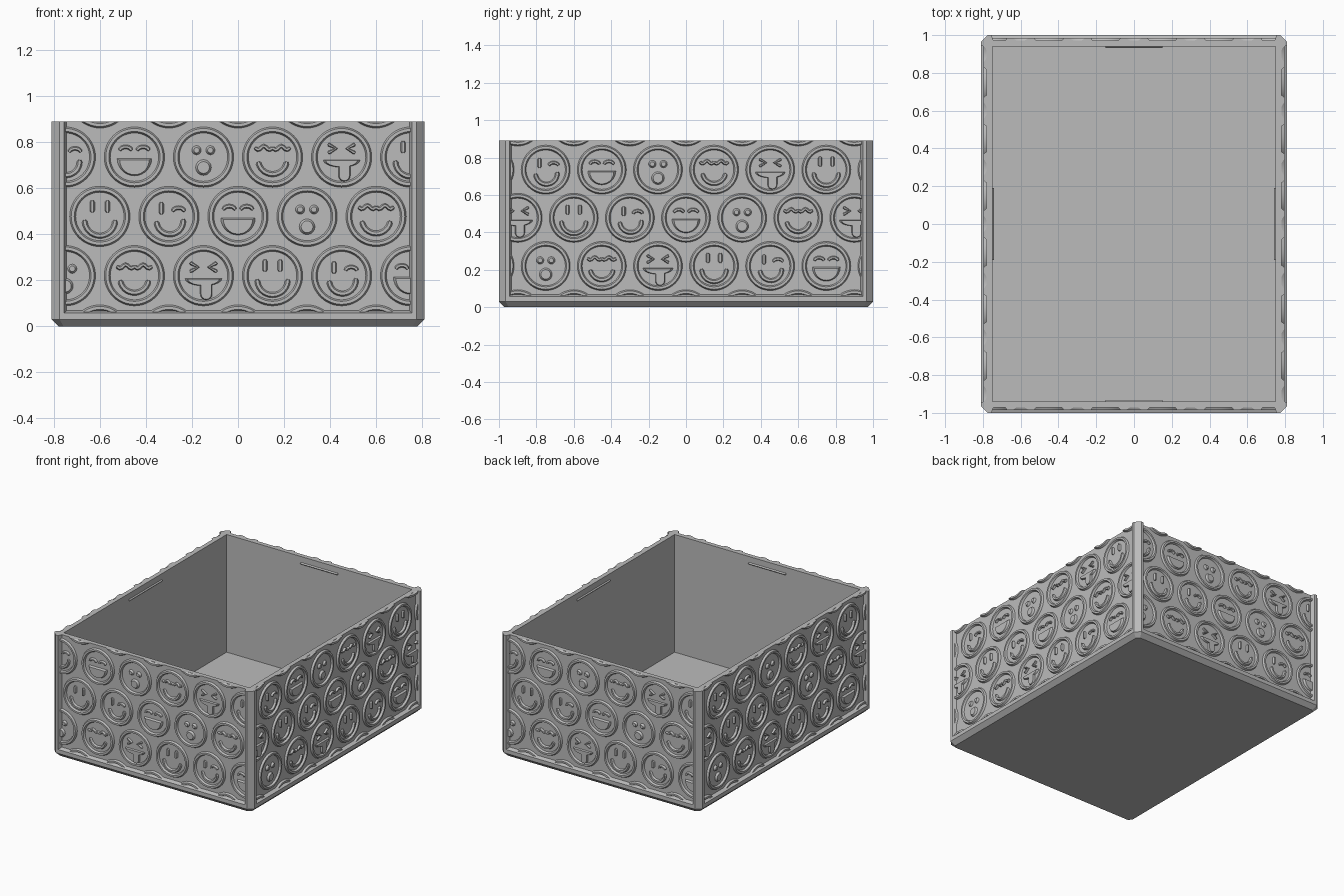
import bpy, bmesh
from math import sin, cos, pi, radians, hypot
from mathutils import Matrix

cube = bpy.data.objects.get("Cube")
if cube:
    bpy.data.objects.remove(cube)

HX, HY, TOP = 0.81, 1.0, 0.89      # outer half sizes and height
WALL, RECESS, RELIEF = 0.06, 0.028, 0.014

grey = bpy.data.materials.new("plain grey")
grey.use_nodes = True
TONE = (0.5, 0.5, 0.5, 1)
grey.diffuse_color = TONE
grey.node_tree.nodes["Principled BSDF"].inputs["Base Color"].default_value = TONE


def finish(bm, name):
    bmesh.ops.recalc_face_normals(bm, faces=bm.faces)
    mesh = bpy.data.meshes.new(name)
    bm.to_mesh(mesh)
    bm.free()
    mesh.materials.append(grey)
    obj = bpy.data.objects.new(name, mesh)
    bpy.context.collection.objects.link(obj)
    return obj


def loft(bm, loops, closed=False, caps=True):
    """Join matching vertex loops with quads."""
    rings = [[bm.verts.new(p) for p in loop] for loop in loops]
    pairs = list(zip(rings, rings[1:]))
    if closed:
        pairs.append((rings[-1], rings[0]))
    n = len(rings[0])
    for a, b in pairs:
        for i in range(n):
            j = (i + 1) % n
            bm.faces.new((a[i], a[j], b[j], b[i]))
    if caps and not closed:
        bm.faces.new(rings[0])
        bm.faces.new(rings[-1])


# --- relief strokes and plates, drawn on a (u, v) plane facing -y ---
def arc(cu, cv, r, a0, a1, steps=14, squash=1.0):
    angles = [radians(a0 + (a1 - a0) * i / steps) for i in range(steps + 1)]
    return [(cu + r * cos(a), cv + r * sin(a) * squash) for a in angles]


def circle(cu, cv, r, steps=40):
    return arc(cu, cv, r, 0, 360, steps)[:-1]


def stroke(bm, pts, w=0.012, closed=False):
    """Raised line with sloped sides and tapered ends."""
    widths = [w] * len(pts)
    if not closed:
        def beyond(p, q):
            d = hypot(p[0] - q[0], p[1] - q[1])
            return tuple(a + (a - b) / d * w * 0.7 for a, b in zip(p, q))
        pts = [beyond(pts[0], pts[1])] + pts + [beyond(pts[-1], pts[-2])]
        widths = [w * 0.5] + widths + [w * 0.5]
    n, loops = len(pts), []
    for i, (u, v) in enumerate(pts):
        a = pts[i - 1] if i or closed else pts[0]
        b = pts[(i + 1) % n] if i < n - 1 or closed else pts[-1]
        du, dv = b[0] - a[0], b[1] - a[1]
        d = hypot(du, dv)
        nu, nv, k = -dv / d, du / d, widths[i]
        loops.append([(u + nu * k * s, -h, v + nv * k * s)
                      for s, h in ((-1, 0), (-0.5, RELIEF), (0.5, RELIEF), (1, 0))])
    loft(bm, loops, closed)


def plate(bm, pts, shrink=0.85):
    """Raised filled shape with a sloped rim."""
    cu = sum(p[0] for p in pts) / len(pts)
    cv = sum(p[1] for p in pts) / len(pts)
    loft(bm, [[(cu + (u - cu) * s, -h, cv + (v - cv) * s) for u, v in pts]
              for s, h in ((1, 0), (shrink, RELIEF))])


# --- the six expressions ---
def bar_eye(bm, u, v):
    stroke(bm, [(u, v + 0.025), (u, v + 0.04), (u, v + 0.062)], 0.011)


def arch_eye(bm, u, v):
    stroke(bm, arc(u, v + 0.025, 0.024, 165, 15, 8, 0.6), 0.009)


def smile(bm, u, v):
    for s in (-1, 1):
        bar_eye(bm, u + s * 0.033, v)
    stroke(bm, arc(u, v - 0.018, 0.066, 185, 355))


def wink(bm, u, v):
    bar_eye(bm, u - 0.033, v - 0.008)
    arch_eye(bm, u + 0.042, v - 0.002)
    stroke(bm, arc(u + 0.004, v - 0.02, 0.058, 190, 360))


def laugh(bm, u, v):
    for s in (-1, 1):
        arch_eye(bm, u + s * 0.038, v + 0.005)
    plate(bm, arc(u, v - 0.006, 0.075, 180, 360))


def gasp(bm, u, v):
    for s in (-1, 1):
        plate(bm, circle(u + s * 0.03, v + 0.03, 0.02, 20), 0.6)
    plate(bm, circle(u, v - 0.045, 0.034, 28), 0.75)


def content(bm, u, v):
    for s in (-1, 1):
        stroke(bm, [(u + s * 0.038 + 0.034 * t / 4,
                     v + 0.04 + 0.008 * cos(t / 4 * 1.4 * pi)) for t in range(-4, 5)], 0.009)
    stroke(bm, arc(u, v - 0.012, 0.062, 195, 345))


def cheeky(bm, u, v):
    for s in (-1, 1):
        stroke(bm, [(u + s * 0.054, v + 0.054), (u + s * 0.024, v + 0.037),
                    (u + s * 0.054, v + 0.02)], 0.008)
    plate(bm, arc(u, v - 0.012, 0.08, 180, 360, 14, 0.4))
    plate(bm, [(u - 0.014, v - 0.03), (u + 0.038, v - 0.03)]
          + arc(u + 0.012, v - 0.08, 0.026, 0, -180, 8))


FACES = (smile, wink, laugh, gasp, content, cheeky)
PITCH, ROW = 0.3, 0.2575
# first column position, row height, first expression (None = bare rim)
ROWS = ((-0.6, -0.038, None), (-0.75, 0.22, 3), (-0.6, 0.22 + ROW, 0),
        (-0.75, 0.22 + 2 * ROW, 1), (-0.6, 0.22 + 3 * ROW, None))


def relief(name, half, depth, turn):
    bm = bmesh.new()
    for start, v, first in ROWS:
        for k in range(-2, 8):
            u = start + PITCH * k
            if abs(u) > half + 0.1:
                continue
            stroke(bm, circle(u, v, 0.118, 48), 0.013, True)
            if first is not None:
                FACES[(first + k) % 6](bm, u, v)
    # trim to the framed panel
    side = half - 0.055
    for co, no in (((side, 0, 0), (1, 0, 0)), ((-side, 0, 0), (-1, 0, 0)),
                   ((0, 0, 0.06), (0, 0, -1)), ((0, 0, TOP), (0, 0, 1))):
        cut = bmesh.ops.bisect_plane(bm, geom=bm.verts[:] + bm.edges[:] + bm.faces[:],
                                     plane_co=co, plane_no=no, clear_outer=True)
        edges = [e for e in cut["geom_cut"] if isinstance(e, bmesh.types.BMEdge)]
        bmesh.ops.holes_fill(bm, edges=edges)
    place = Matrix.Rotation(turn * pi / 2, 4, "Z") @ Matrix.Translation((0, RECESS - depth, 0))
    bmesh.ops.transform(bm, matrix=place, verts=bm.verts)
    return finish(bm, name)


# --- box body: base chamfer, ledge, recessed walls, cavity ---
def outline(inset, z, c):
    x, y = HX - inset, HY - inset
    return [(x, c - y, z), (x, y - c, z), (x - c, y, z), (c - x, y, z),
            (-x, y - c, z), (-x, c - y, z), (c - x, -y, z), (x - c, -y, z)]


bm = bmesh.new()
loft(bm, [outline(i, z, c) for i, z, c in (
    (0.03, 0, 0.022), (0, 0.03, 0.035), (0, 0.058, 0.035), (RECESS, 0.068, 0.01),
    (RECESS, TOP, 0.01), (WALL, TOP, 0.0005), (WALL, 0.03, 0.0005))])
finish(bm, "box_body")

# --- chamfered corner posts ---
POST = ((0, 0.035), (0.035, 0), (0.055, 0), (0.066, RECESS),
        (0.05, 0.05), (RECESS, 0.066), (0, 0.055))
for sx, side in ((-1, "right"), (1, "left")):
    for sy, end in ((-1, "front"), (1, "back")):
        bm = bmesh.new()
        loft(bm, [[(sx * (HX - a), sy * (HY - b), z) for a, b in POST] for z in (0.04, TOP)])
        finish(bm, f"{end}_{side}_post")

# --- smiling-face reliefs on the four walls ---
reliefs = [relief("front_faces", HX, HY, 0), relief("left_faces", HY, HX, 1),
           relief("back_faces", HX, HY, 2), relief("right_faces", HY, HX, 3)]

# --- thin snap ridges inside the rim ---
for turn, (name, half, depth) in enumerate((
        ("front", 0.15, HY), ("left", 0.19, HX), ("back", 0.15, HY), ("right", 0.19, HX))):
    bm = bmesh.new()
    y = WALL - depth
    loft(bm, [[(u, y - 0.005, 0.828), (u, y + 0.008, 0.84), (u, y - 0.005, 0.852)]
              for u in (-half, half)])
    bmesh.ops.transform(bm, matrix=Matrix.Rotation(turn * pi / 2, 4, "Z"), verts=bm.verts)
    finish(bm, f"{name}_snap_ridge")

bpy.ops.object.select_all(action="DESELECT")
for obj in reliefs:
    obj.select_set(True)
bpy.context.view_layer.objects.active = reliefs[0]
bpy.ops.object.shade_smooth_by_angle(angle=radians(25))
